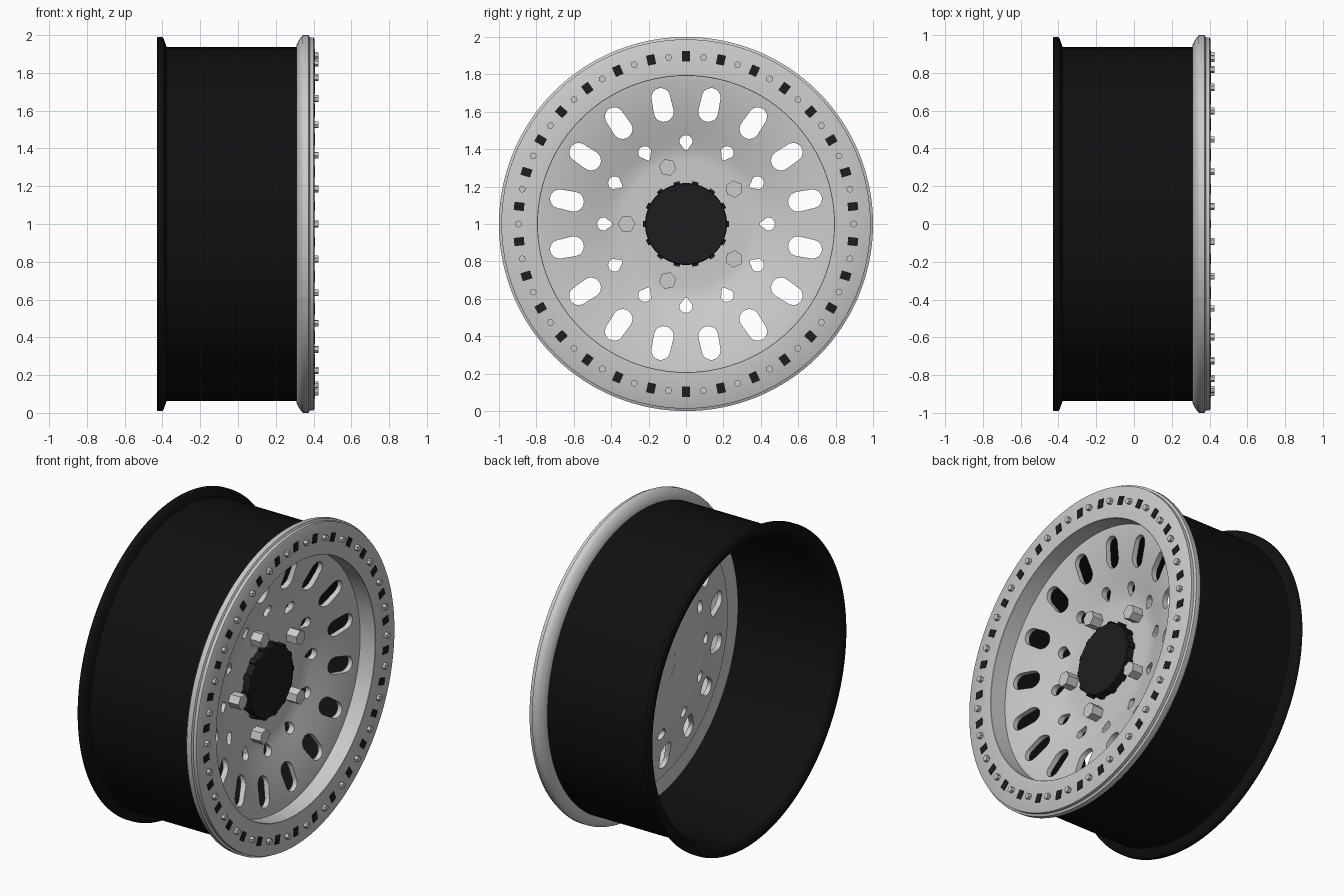
import bpy, bmesh
from math import sin, cos, pi, radians

if "Cube" in bpy.data.objects:
    bpy.data.objects.remove(bpy.data.objects["Cube"])

SEG = 128
CZ = 1.0  # axle height; the wheel spins about the x axis


def paint(name, v):
    m = bpy.data.materials.new(name)
    m.diffuse_color = (v, v * 1.05, v * 1.15, 1)
    m.use_nodes = True
    m.node_tree.nodes["Principled BSDF"].inputs["Base Color"].default_value = m.diffuse_color
    return m


black = paint("black_paint", 0.012)
deep_black = paint("barrel_black", 0.005)


def finish(bm, name, mat=None, angle=30):
    bmesh.ops.recalc_face_normals(bm, faces=bm.faces)
    me = bpy.data.meshes.new(name)
    bm.to_mesh(me)
    bm.free()
    ob = bpy.data.objects.new(name, me)
    bpy.context.collection.objects.link(ob)
    if mat:
        me.materials.append(mat)
    smooth(ob, angle)
    return ob


def smooth(ob, angle):
    bpy.ops.object.select_all(action='DESELECT')
    ob.select_set(True)
    bpy.context.view_layer.objects.active = ob
    bpy.ops.object.shade_smooth_by_angle(angle=radians(angle))


def place(x, u, v, a):
    """u = tangential, v = radial, a = clockwise angle from the top."""
    return (x, u * cos(a) + v * sin(a), CZ + v * cos(a) - u * sin(a))


def lathe(name, profile, mat=None, angle=30):
    """Revolve a closed (x, radius) profile about the axle."""
    bm = bmesh.new()
    rings = [[bm.verts.new(place(x, 0, r, 2 * pi * i / SEG)) for x, r in profile]
             for i in range(SEG)]
    n = len(profile)
    for i in range(SEG):
        a, b = rings[i], rings[(i + 1) % SEG]
        for j in range(n):
            k = (j + 1) % n
            bm.faces.new((a[j], a[k], b[k], b[j]))
    return finish(bm, name, mat, angle)


def prism(bm, outline, x0, x1, a=0, taper=None):
    """Extrude a (u, v) outline along the axle, with an optional chamfered tip."""
    layers = [(x0, 1), (x1, 1)]
    if taper:
        layers = [(x0, 1), (x1 - taper[0], 1), (x1, taper[1])]
    n = len(outline)
    cu = sum(p[0] for p in outline) / n
    cv = sum(p[1] for p in outline) / n
    loops = [[bm.verts.new(place(x, cu + (u - cu) * s, cv + (v - cv) * s, a))
              for u, v in outline] for x, s in layers]
    for p, q in zip(loops, loops[1:]):
        for i in range(n):
            j = (i + 1) % n
            bm.faces.new((p[i], p[j], q[j], q[i]))
    bm.faces.new(loops[0])
    bm.faces.new(loops[-1])


def arc(cv, r, a0, a1, n):
    return [(r * cos(radians(a0 + (a1 - a0) * i / n)),
             cv + r * sin(radians(a0 + (a1 - a0) * i / n))) for i in range(n + 1)]


def ngon(cv, r, n, rot=0):
    return arc(cv, r, rot, rot + 360, n)[:-1]


# Black barrel with rolled rear flange
lathe("barrel", [(-0.427, 0.95), (-0.43, 0.96), (-0.43, 0.983), (-0.425, 0.99),
                 (-0.40, 0.99), (-0.394, 0.983), (-0.378, 0.936), (0.33, 0.936),
                 (0.33, 0.91), (-0.375, 0.91), (-0.40, 0.917), (-0.418, 0.932)],
      deep_black, 50)

# Front clamp ring with the inner wall
lathe("front_ring", [(0.311, 0.925), (0.311, 0.95), (0.322, 0.972), (0.34, 0.997),
                     (0.346, 1.0), (0.374, 1.0), (0.38, 0.987), (0.40, 0.987),
                     (0.404, 0.98), (0.404, 0.794), (0.402, 0.792), (0.275, 0.792),
                     (0.275, 0.92)])

# Dished disc
disc = lathe("wheel_disc", [(0.298, 0.80), (0.296, 0.77), (0.263, 0.62), (0.226, 0.50),
                            (0.202, 0.43), (0.188, 0.38), (0.186, 0.345), (0.186, 0.31),
                            (0.186, 0.10), (0.145, 0.10), (0.145, 0.36), (0.165, 0.43),
                            (0.222, 0.60), (0.262, 0.75), (0.268, 0.80)])

# Cutter: 16 long slots and 12 teardrop holes
bm = bmesh.new()
slot = arc(0.611, 0.053, 180, 360, 12) + arc(0.690, 0.050, 0, 180, 12)
drop = arc(0.44, 0.035, -10, 190, 14) + arc(0.405, 0.011, 210, 330, 4)
for i in range(16):
    prism(bm, slot, -0.05, 0.38, radians(11.25 + 22.5 * i))
for i in range(12):
    prism(bm, drop, -0.05, 0.38, radians(30 * i))
cutter = finish(bm, "hole_cutter")
cutter.hide_render = True
mod = disc.modifiers.new("holes", 'BOOLEAN')
mod.object, mod.operation, mod.solver = cutter, 'DIFFERENCE', 'EXACT'
bpy.context.view_layer.objects.active = disc
bpy.ops.object.modifier_apply(modifier=mod.name)
bpy.data.objects.remove(cutter)
smooth(disc, 30)

# Grey plate closing the bore from behind
bm = bmesh.new()
prism(bm, ngon(0, 0.11, 64), 0.146, 0.18)
finish(bm, "bore_plate")

# Toothed hub cap
bm = bmesh.new()
prism(bm, ngon(0, 0.219, 84), 0.17, 0.235, 0, (0.006, 0.98))
for i in range(14):
    prism(bm, [(-0.018, 0.2), (0.018, 0.2), (0.016, 0.231), (-0.016, 0.231)],
          0.17, 0.228, 2 * pi * (i + 0.5) / 14)
finish(bm, "hub_cap", black)

# Five hexagonal lug nuts
bm = bmesh.new()
for i in range(5):
    prism(bm, ngon(0.318, 0.047, 6, 30), 0.17, 0.258, radians(-90 + 72 * i))
finish(bm, "lug_nuts", angle=10)

# Alternating hex bolts and black pads on the ring
bolts, pads = bmesh.new(), bmesh.new()
for i in range(30):
    prism(bolts, ngon(0.895, 0.019, 6), 0.39, 0.425, radians(12 * i + 6))
    prism(pads, [(-0.022, 0.87), (0.022, 0.87), (0.022, 0.924), (-0.022, 0.924)],
          0.39, 0.408, radians(12 * i))
finish(bolts, "ring_bolts", angle=10)
finish(pads, "ring_pads", black)
